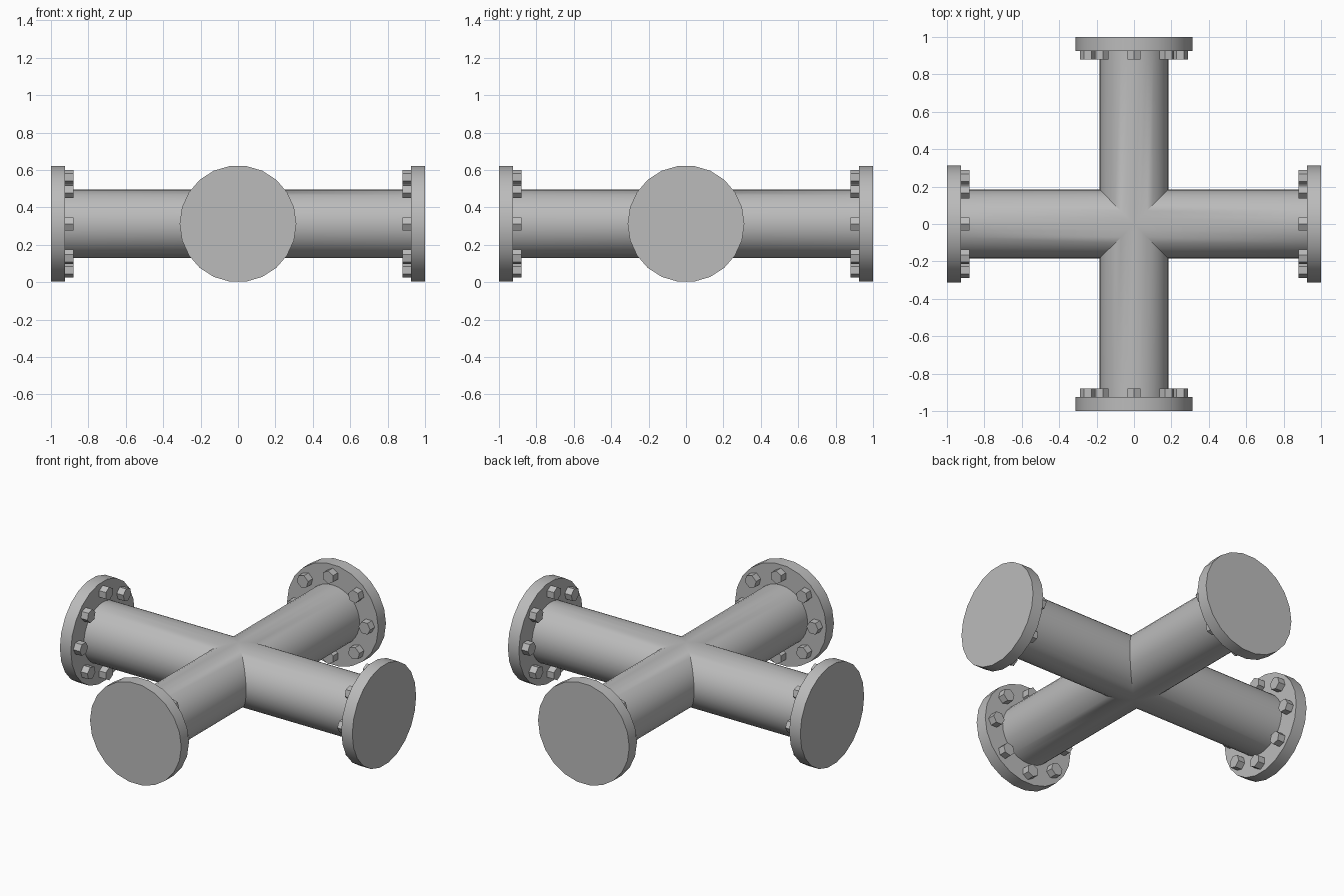
import bpy, bmesh, math
from mathutils import Matrix, Vector

if "Cube" in bpy.data.objects:
    bpy.data.objects.remove(bpy.data.objects["Cube"])

AXIS_Z = 0.312
PIPE_R, FLANGE_R, BOLT_RING = 0.184, 0.312, 0.248
FLANGE_IN, BOLT_IN = 0.925, 0.88

steel = bpy.data.materials.new("grey_steel")
steel.use_nodes = True
colour = (0.5, 0.5, 0.5, 1)
steel.diffuse_color = colour
steel.node_tree.nodes["Principled BSDF"].inputs["Base Color"].default_value = colour


def finish(name, bm):
    """Turn a bmesh into a smooth-shaded object with sharp edges kept."""
    bmesh.ops.recalc_face_normals(bm, faces=bm.faces)
    mesh = bpy.data.meshes.new(name)
    bm.to_mesh(mesh)
    bm.free()
    mesh.materials.append(steel)
    obj = bpy.data.objects.new(name, mesh)
    bpy.context.collection.objects.link(obj)
    bpy.ops.object.select_all(action="DESELECT")
    obj.select_set(True)
    bpy.context.view_layer.objects.active = obj
    bpy.ops.object.shade_smooth_by_angle(angle=math.radians(32))
    return obj


def add_cylinder(bm, radius, start, end, segments, turn, spin=0, offset=(0, 0)):
    """Capped cylinder along +x from start to end, then turned about z."""
    place = (Matrix.Translation((0, 0, AXIS_Z)) @ turn
             @ Matrix.Translation(((start + end) / 2, *offset))
             @ Matrix.Rotation(spin, 4, "X") @ Matrix.Rotation(math.pi / 2, 4, "Y"))
    bmesh.ops.create_cone(bm, cap_ends=True, segments=segments, radius1=radius,
                          radius2=radius, depth=end - start, matrix=place)


def add_mitred_pipe(bm, turn, segments=32):
    """Open pipe arm whose inner end is mitred to meet its neighbours."""
    rings = []
    for mitred in (True, False):
        ring = []
        for i in range(segments):
            a = math.tau * i / segments
            y, z = PIPE_R * math.cos(a), PIPE_R * math.sin(a)
            x = abs(y) if mitred else FLANGE_IN
            ring.append(bm.verts.new(turn @ Vector((x, y, z)) + Vector((0, 0, AXIS_Z))))
        rings.append(ring)
    inner, outer = rings
    for i in range(segments):
        j = (i + 1) % segments
        bm.faces.new((inner[i], inner[j], outer[j], outer[i]))


# Cross-shaped pipe body
arms = {"left": 0, "back": 1, "right": 2, "front": 3}
turns = {side: Matrix.Rotation(k * math.pi / 2, 4, "Z") for side, k in arms.items()}
body = bmesh.new()
for turn in turns.values():
    add_mitred_pipe(body, turn)
bmesh.ops.remove_doubles(body, verts=body.verts, dist=0.0005)
finish("cross_pipe", body)

# Blind flange and ring of hexagonal bolt heads on each arm
for side, turn in turns.items():
    flange = bmesh.new()
    add_cylinder(flange, FLANGE_R, FLANGE_IN, 1, 22, turn)
    finish(side + "_flange", flange)

    bolts = bmesh.new()
    for i in range(8):
        a = math.tau * i / 8
        add_cylinder(bolts, 0.04, BOLT_IN, FLANGE_IN + 0.005, 6, turn, spin=a,
                     offset=(BOLT_RING * math.cos(a), BOLT_RING * math.sin(a)))
    finish(side + "_bolts", bolts)
